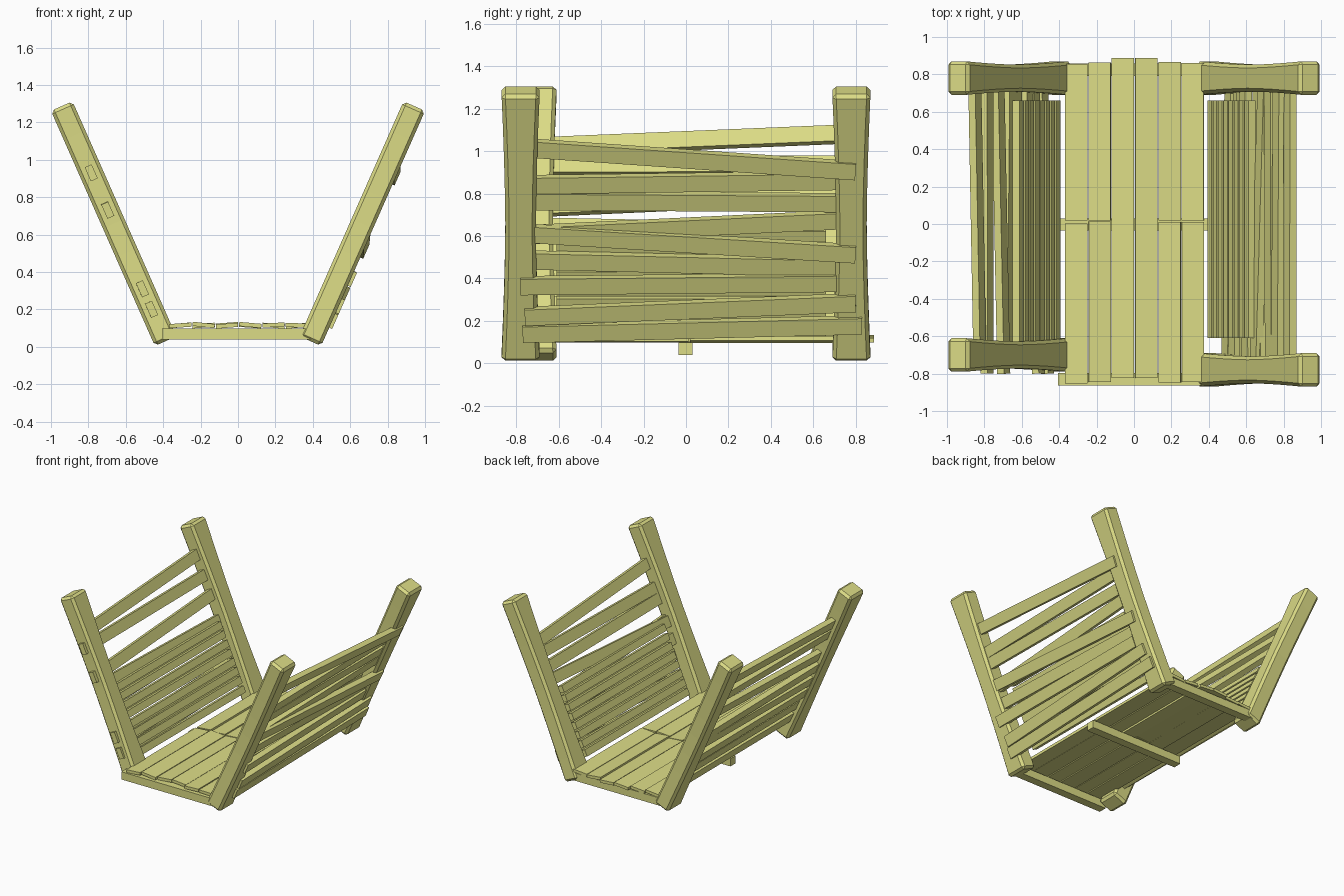
import bpy, bmesh, math, random
from mathutils import Vector, Matrix

if "Cube" in bpy.data.objects:
    bpy.data.objects.remove(bpy.data.objects["Cube"])

random.seed(4)
mat = bpy.data.materials.new("pale_wood")
mat.diffuse_color = (0.72, 0.72, 0.24, 1)
mat.use_nodes = True
mat.node_tree.nodes["Principled BSDF"].inputs["Base Color"].default_value = mat.diffuse_color

SLOPE = 0.442                      # outward lean of the side walls
LEN = math.hypot(SLOPE, 1)


def wall(side, y, z, off=0.0):
    """Point on a leaning wall; off moves it outward along the wall normal."""
    return Vector((side * (0.387 + SLOPE * (z - 0.03) + off / LEN), y, z - off * SLOPE / LEN))


def wall_up(side):
    return Vector((side * SLOPE, 0, 1)).normalized()


def finish(bm, name, bevel=0.0):
    bmesh.ops.recalc_face_normals(bm, faces=bm.faces)
    me = bpy.data.meshes.new(name)
    bm.to_mesh(me)
    bm.free()
    ob = bpy.data.objects.new(name, me)
    bpy.context.collection.objects.link(ob)
    me.materials.append(mat)
    if bevel:
        m = ob.modifiers.new("bevel", 'BEVEL')
        m.width, m.segments = bevel, 1
        m.limit_method, m.angle_limit = 'ANGLE', math.radians(40)
    return ob


def beam(name, a, b, up, thick, height):
    """Rectangular bar from a to b."""
    a, b = Vector(a), Vector(b)
    d = (b - a).normalized()
    x = d.cross(Vector(up)).normalized()
    z = x.cross(d)
    m = Matrix((x * thick, d * (b - a).length, z * height)).transposed().to_4x4()
    m.translation = (a + b) / 2
    bm = bmesh.new()
    bmesh.ops.create_cube(bm, size=1, matrix=m)
    return finish(bm, name)


def post(name, side, y):
    """Leaning post with a narrowed waist."""
    bm = bmesh.new()
    rings = []
    for i in range(9):
        t = i / 8
        hy = 0.072 + 0.018 * abs(2 * t - 1) ** 1.6
        ring = []
        for o, dy in ((-1, -1), (1, -1), (1, 1), (-1, 1)):
            p = wall(side, y + dy * hy, 0.03 + 1.257 * t, o * 0.063)
            ring.append(bm.verts.new(p))
        rings.append(ring)
    for r, s in zip(rings, rings[1:]):
        for k in range(4):
            bm.faces.new((r[k], r[(k + 1) % 4], s[(k + 1) % 4], s[k]))
    bm.faces.new(rings[0])
    bm.faces.new(rings[-1])
    finish(bm, name, 0.018)


# corner posts
post("front_right_post", 1, -0.78)
post("back_right_post", 1, 0.78)
post("front_left_post", -1, -0.70)
post("back_left_post", -1, 0.78)

# outer slats: y0, z0, offset0, y1, z1, offset1
right_slats = [
    (-0.76, 1.02, 0.01, 0.80, 0.93, 0.055),
    (-0.75, 0.85, 0.02, 0.74, 0.87, 0.02),
    (-0.75, 0.775, 0.02, 0.74, 0.765, 0.02),
    (-0.75, 0.61, 0.01, 0.74, 0.685, 0.02),
    (-0.75, 0.625, 0.03, 0.80, 0.54, 0.06),
    (-0.75, 0.495, 0.02, 0.74, 0.46, 0.02),
    (-0.78, 0.39, 0.06, 0.71, 0.395, 0.035),
    (-0.76, 0.245, 0.06, 0.80, 0.31, 0.06),
    (-0.77, 0.165, 0.06, 0.83, 0.205, 0.06),
]
left_slats = [
    (-0.70, 1.02, 0, 0.74, 1.08, 0),
    (-0.80, 0.93, 0, 0.74, 0.935, 0),
    (-0.80, 0.73, 0, 0.74, 0.80, 0),
    (-0.70, 0.65, 0.02, 0.74, 0.62, 0.02),
    (-0.70, 0.53, 0.02, 0.74, 0.55, 0.02),
    (-0.70, 0.43, 0.02, 0.74, 0.41, 0.02),
    (-0.80, 0.31, 0, 0.74, 0.33, 0.02),
    (-0.80, 0.20, 0, 0.74, 0.23, 0.02),
]
for side, label, slats in ((1, "right", right_slats), (-1, "left", left_slats)):
    for i, (y0, z0, o0, y1, z1, o1) in enumerate(slats):
        beam(f"{label}_slat_{i + 1}", wall(side, y0, z0, o0), wall(side, y1, z1, o1),
             wall_up(side), 0.04, 0.082)
    # inner rack bars on the lower part of each wall
    for i in range(8):
        z = 0.15 + i * 0.064
        y0 = -0.61 if side > 0 else -0.63
        beam(f"{label}_inner_bar_{i + 1}", wall(side, y0, z, -0.02), wall(side, 0.66, z, -0.02),
             wall_up(side), 0.04, 0.052)

# floor cross beams
for name, y in (("front", -0.83), ("middle", -0.003), ("back", 0.825)):
    beam(f"{name}_floor_beam", (-0.405, y, 0.068), (0.405, y, 0.068), (0, 0, 1), 0.065, 0.06)

# floor planks, two rows, each slightly tilted
for i in range(6):
    x = -0.308 + i * 0.1245
    for row, y0, y1 in (("front", -0.845, 0.012), ("back", 0.018, 0.865)):
        tilt = random.uniform(-0.13, 0.13)
        e = 0.022 if i in (2, 3) else random.uniform(-0.01, 0.004)
        z = 0.112 + random.uniform(0, 0.006)
        beam(f"{row}_floor_plank_{i + 1}",
             (x, y0 + (e if row == "front" else 0), z), (x, y1 + e, z),
             (math.sin(tilt), 0, math.cos(tilt)), 0.119, 0.022)
